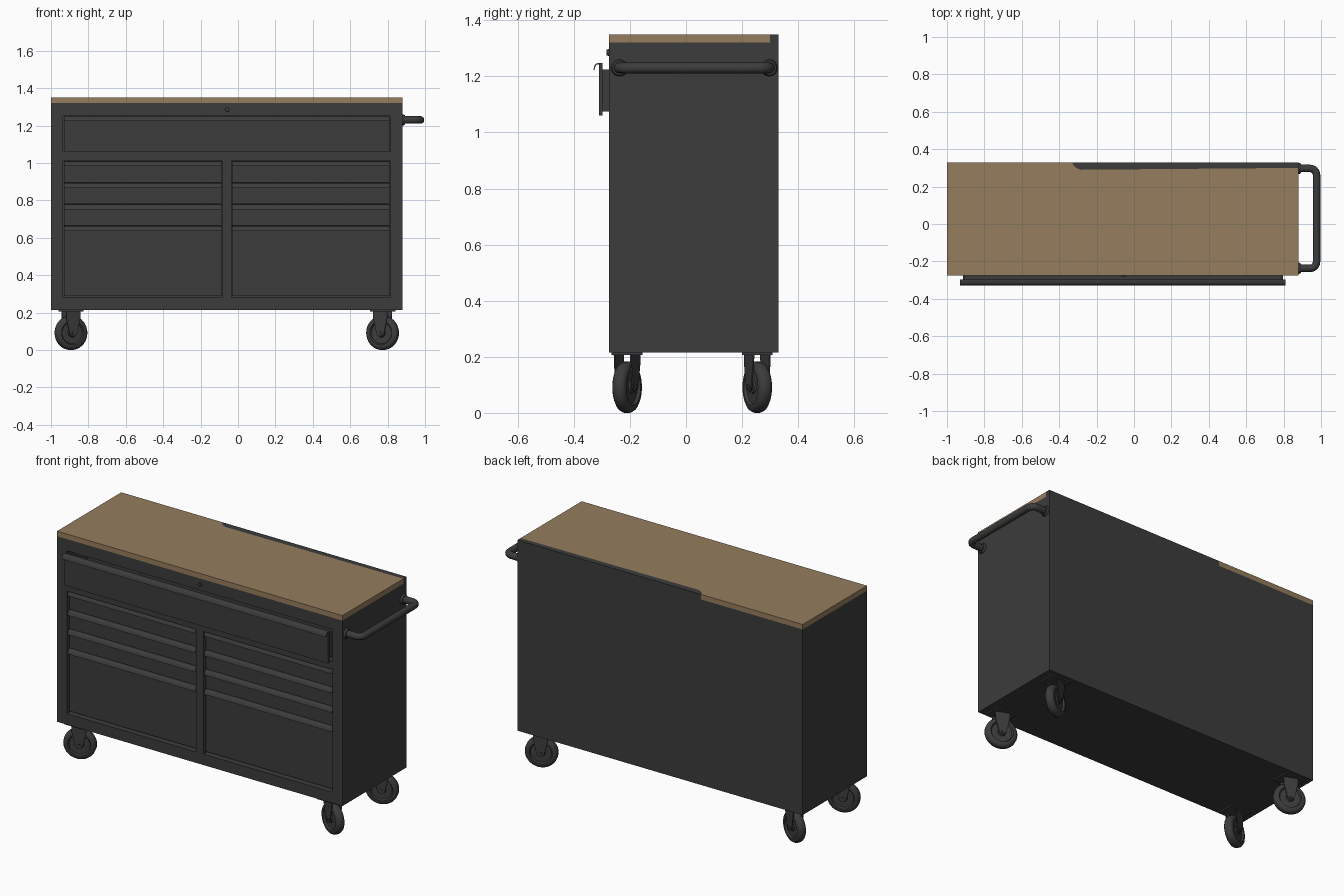
import bpy, bmesh, math
from mathutils import Matrix, Vector

cube = bpy.data.objects.get("Cube")
if cube:
    bpy.data.objects.remove(cube, do_unlink=True)


def material(name, rgb):
    m = bpy.data.materials.new(name)
    m.use_nodes = True
    m.diffuse_color = (*rgb, 1)
    bsdf = next(n for n in m.node_tree.nodes if n.type == 'BSDF_PRINCIPLED')
    bsdf.inputs["Base Color"].default_value = (*rgb, 1)
    return m


STEEL = material("charcoal_steel", (0.045, 0.045, 0.046))
WOOD = material("warm_wood", (0.30, 0.205, 0.11))


def finish(name, bm, mat, smooth=False, matrix=None):
    if matrix:
        bm.transform(matrix)
    bmesh.ops.recalc_face_normals(bm, faces=bm.faces)
    mesh = bpy.data.meshes.new(name)
    bm.to_mesh(mesh)
    bm.free()
    ob = bpy.data.objects.new(name, mesh)
    bpy.context.collection.objects.link(ob)
    mesh.materials.append(mat)
    if smooth:
        select(ob)
        bpy.ops.object.shade_smooth_by_angle(angle=math.radians(35))
    return ob


def select(ob):
    bpy.ops.object.select_all(action='DESELECT')
    bpy.context.view_layer.objects.active = ob
    ob.select_set(True)


def box(name, x, y, z, mat=STEEL, matrix=None):
    bm = bmesh.new()
    bmesh.ops.create_cube(bm, size=1)
    for v in bm.verts:
        for i, (lo, hi) in enumerate((x, y, z)):
            v.co[i] = lo if v.co[i] < 0 else hi
    return finish(name, bm, mat, matrix=matrix)


def prism(name, pts, axis, lo, hi, mat=STEEL, smooth=False, matrix=None):
    """Extrude a 2D outline along one axis."""
    bm = bmesh.new()

    def place(p):
        c = list(p)
        c.insert(axis, lo)
        return Vector(c)
    face = bm.faces.new([bm.verts.new(place(p)) for p in pts])
    ext = bmesh.ops.extrude_face_region(bm, geom=[face])
    shift = Vector([hi - lo if i == axis else 0 for i in range(3)])
    bmesh.ops.translate(bm, vec=shift, verts=[g for g in ext["geom"] if isinstance(g, bmesh.types.BMVert)])
    return finish(name, bm, mat, smooth, matrix)


def lathe(name, profile, origin, axis, mat=STEEL, steps=32, matrix=None):
    """Turn (radius, offset) points around an axis."""
    bm = bmesh.new()
    vs = [bm.verts.new((r, 0, h)) for r, h in profile]
    edges = [bm.edges.new(p) for p in zip(vs, vs[1:])]
    bmesh.ops.spin(bm, geom=vs + edges, axis=(0, 0, 1), cent=(0, 0, 0),
                   angle=math.tau, steps=steps, use_duplicate=False)
    bmesh.ops.remove_doubles(bm, verts=bm.verts, dist=1e-5)
    turn = Vector((0, 0, 1)).rotation_difference(Vector(axis)).to_matrix().to_4x4()
    bm.transform(Matrix.Translation(origin) @ turn)
    return finish(name, bm, mat, True, matrix)


# Main dimensions
L, R, FRONT, BACK = -1.0, 0.88, -0.275, 0.33
BOTTOM, TOP = 0.215, 1.32
BAYS = {"left_bay": (-0.935, -0.085), "right_bay": (-0.035, 0.815)}

# Cabinet with drawer openings cut into the front
cabinet = box("cabinet", (L, R), (FRONT, BACK), (BOTTOM, TOP))
cutters = [box("top_opening", (-0.935, 0.815), (-0.4, -0.12), (1.06, 1.25))]
cutters += [box(n + "_opening", x, (-0.4, -0.235), (0.28, 1.01)) for n, x in BAYS.items()]
for c in cutters:
    c.hide_render = True
    mod = cabinet.modifiers.new("opening", 'BOOLEAN')
    mod.operation, mod.solver, mod.object = 'DIFFERENCE', 'EXACT', c
    select(cabinet)
    bpy.ops.object.modifier_apply(modifier=mod.name)
    bpy.data.objects.remove(c, do_unlink=True)

# Wood worktop with a dark strip let into its back edge
edge = [(-0.33, BACK), (-0.325, 0.315), (-0.31, 0.3), (-0.285, 0.29), (R, 0.3)]
prism("worktop", [(L, FRONT), (R, FRONT)] + edge[::-1] + [(L, BACK)], 2, TOP, 1.35, WOOD)
prism("back_strip", edge + [(R, BACK)], 2, TOP, 1.35)


def drawer_front(name, x, face, low, high):
    """Sheet panel whose top edge rolls forward into a pull."""
    roll = [(0.012, 0), (0, 0), (-0.009, -0.002), (-0.016, -0.009), (-0.02, -0.025),
            (-0.017, -0.025), (-0.013, -0.012), (-0.008, -0.006), (0, -0.005)]
    pts = [(face + 0.012, low)] + [(face + y, high + z) for y, z in roll] + [(face, low)]
    return prism(name, pts, 0, *x, smooth=True)


# Lower drawers, four in each bay
levels = [1.008, 0.892, 0.777, 0.662, 0.285]
for bay, (x0, x1) in BAYS.items():
    for i, (high, low) in enumerate(zip(levels, levels[1:])):
        drawer_front(f"{bay}_drawer_{i + 1}", (x0 + 0.004, x1 - 0.004), -0.255, low + 0.004, high)

# Wide top drawer, slightly open: front and hollow tray
drawer_front("top_drawer_front", (-0.931, 0.811), -0.31, 1.06, 1.248)
for side, x in (("left", 0.785), ("right", -0.915)):
    box(f"top_drawer_{side}_side", (x, x + 0.012), (-0.3, -0.13), (1.075, 1.225))
box("top_drawer_floor", (-0.915, 0.797), (-0.3, -0.13), (1.075, 1.085))

# Lock barrel above the top drawer
lathe("lock", [(0, 0.007), (0.006, 0.007), (0.006, 0.009), (0.011, 0.008), (0.012, 0)],
      (-0.057, FRONT, 1.285), (0, -1, 0), steps=20)

# Push handle: bent tube on two flanges
HX, HY0, HY1, HZ, BEND = 0.976, -0.237, 0.297, 1.23, 0.035
path = [(R, HY0)]
for cy, start in ((HY0 + BEND, -90), (HY1 - BEND, 0)):
    for k in range(7):
        a = math.radians(start + 15 * k)
        path.append((HX - BEND + BEND * math.cos(a), cy + BEND * math.sin(a)))
path.append((R, HY1))
curve = bpy.data.curves.new("push_handle", 'CURVE')
curve.dimensions = '3D'
curve.bevel_depth, curve.bevel_resolution = 0.02, 4
spline = curve.splines.new('POLY')
spline.points.add(len(path) - 1)
for p, (x, y) in zip(spline.points, path):
    p.co = (x, y, HZ, 1)
    spline.use_smooth = True
handle = bpy.data.objects.new("push_handle", curve)
bpy.context.collection.objects.link(handle)
curve.materials.append(STEEL)
select(handle)
bpy.ops.object.convert(target='MESH')
for n, y in (("front", HY0), ("back", HY1)):
    lathe(f"handle_{n}_flange", [(0, 0.012), (0.025, 0.012), (0.03, 0.004), (0.03, 0)],
          (R, y, HZ), (1, 0, 0), steps=24)

# Casters: rounded wheel, tapered fork legs, axle and mounting plate
half = [(0, 0.021), (0.02, 0.021), (0.024, 0.015), (0.058, 0.015), (0.064, 0.025),
        (0.076, 0.025), (0.086, 0.019), (0.0915, 0.009)]
wheel = half + [(r, -h) for r, h in half[::-1]]
leg = [(-0.042, 0.21), (0.042, 0.21), (0.04, 0.17), (0.022, 0.09), (0.014, 0.078),
       (0, 0.073), (-0.014, 0.078), (-0.022, 0.09), (-0.04, 0.17)]
for sx, xn in ((1, "left"), (-1, "right")):
    for sy, yn in ((-1, "front"), (1, "back")):
        name = f"{yn}_{xn}_caster"
        at = Matrix.Translation((-0.06 + 0.833 * sx, 0.022 + 0.232 * sy, 0))
        m = at @ Matrix.Rotation(math.radians(23 * sx * sy), 4, 'Z')
        lathe(name + "_wheel", wheel, (0, 0, 0.0915), (0, 1, 0), steps=36, matrix=m)
        for s in (-1, 1):
            prism(f"{name}_leg_{'inner' if s > 0 else 'outer'}", leg, 1,
                  s * 0.029, s * 0.034, matrix=m)
        lathe(name + "_axle", [(0, 0.039), (0.009, 0.039), (0.009, -0.039), (0, -0.039)],
              (0, 0, 0.0915), (0, 1, 0), steps=12, matrix=m)
        box(name + "_plate", (-0.068, 0.068), (-0.055, 0.055), (0.207, BOTTOM), matrix=at)
